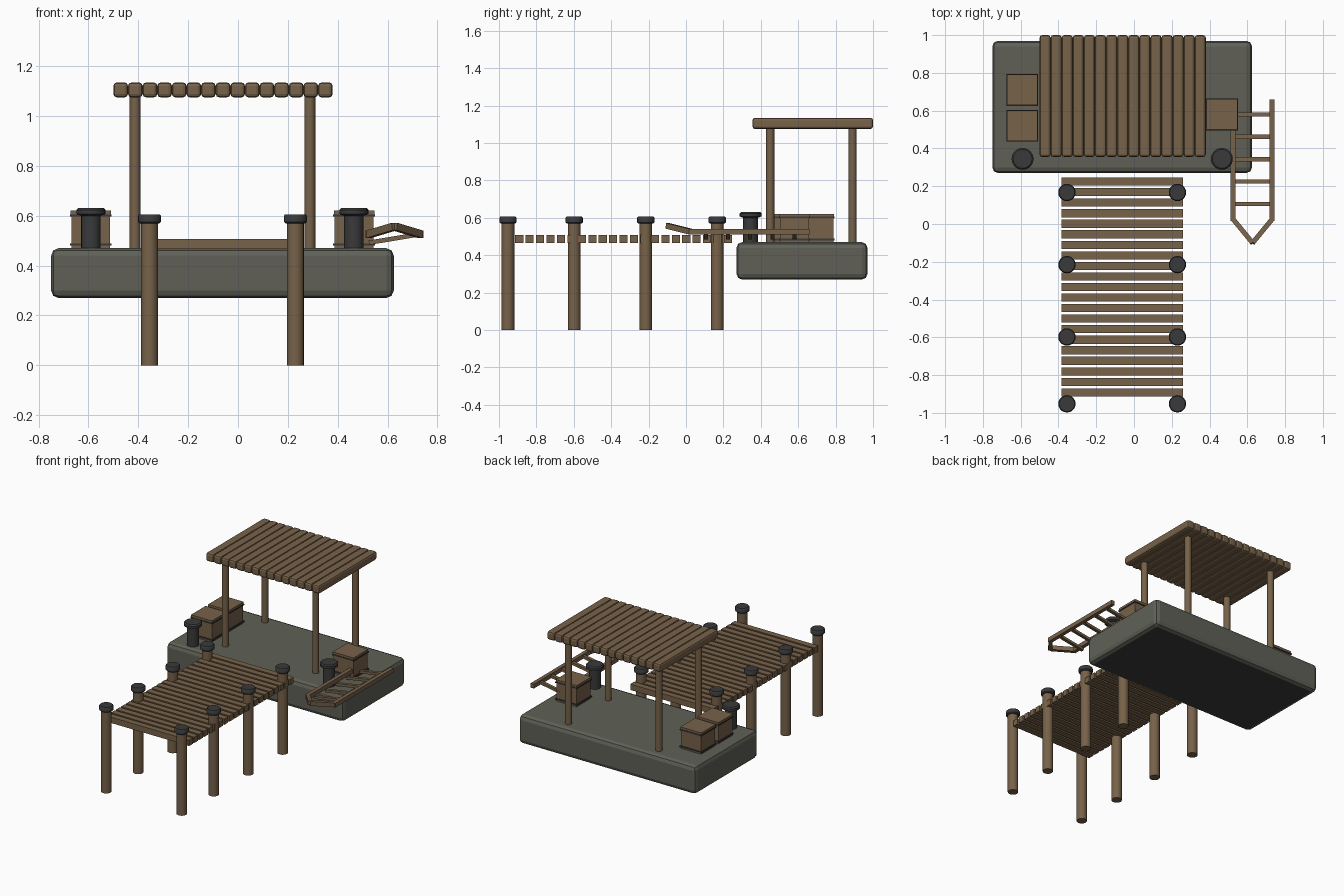
import bpy, bmesh
from mathutils import Vector

if "Cube" in bpy.data.objects:
    bpy.data.objects.remove(bpy.data.objects["Cube"])


def material(name, rgb):
    m = bpy.data.materials.new(name)
    m.use_nodes = True
    color = (*rgb, 1)
    m.diffuse_color = color
    m.node_tree.nodes["Principled BSDF"].inputs["Base Color"].default_value = color
    return m


WOOD = material("weathered_wood", (0.185, 0.122, 0.066))
STONE = material("grey_green_hull", (0.116, 0.118, 0.094))
IRON = material("dark_iron", (0.042, 0.042, 0.044))


def finish(name, bm, mat, smooth=False):
    bmesh.ops.recalc_face_normals(bm, faces=bm.faces[:])
    mesh = bpy.data.meshes.new(name)
    bm.to_mesh(mesh)
    bm.free()
    mesh.materials.append(mat)
    ob = bpy.data.objects.new(name, mesh)
    bpy.context.collection.objects.link(ob)
    if smooth:
        bpy.ops.object.select_all(action="DESELECT")
        ob.select_set(True)
        bpy.context.view_layer.objects.active = ob
        bpy.ops.object.shade_smooth_by_angle(angle=0.7)
    return ob


def box(name, lo, hi, mat, bevel=0, segments=2):
    lo, hi = Vector(lo), Vector(hi)
    bm = bmesh.new()
    bmesh.ops.create_cube(bm, size=1)
    bmesh.ops.scale(bm, vec=hi - lo, verts=bm.verts)
    bmesh.ops.translate(bm, vec=(lo + hi) / 2, verts=bm.verts)
    if bevel:
        bmesh.ops.bevel(bm, geom=bm.edges[:], offset=bevel, segments=segments,
                        profile=0.5, affect="EDGES")
    return finish(name, bm, mat)


def lathe(name, x, y, profile, mat, sides=20):
    """Turned part from (radius, height) pairs, capped at both ends."""
    bm = bmesh.new()
    rings = []
    for r, z in profile:
        ring = bmesh.ops.create_circle(bm, segments=sides, radius=r)["verts"]
        bmesh.ops.translate(bm, vec=(x, y, z), verts=ring)
        rings.append(ring)
    for a, b in zip(rings, rings[1:]):
        for i in range(sides):
            j = (i + 1) % sides
            bm.faces.new((a[i], a[j], b[j], b[i]))
    bm.faces.new(rings[0])
    bm.faces.new(rings[-1])
    return finish(name, bm, mat, True)


def beam(name, path, width, height, mat):
    """Rectangular bar following a path, kept upright."""
    pts = [Vector(p) for p in path]
    bm = bmesh.new()
    rings = []
    for i, p in enumerate(pts):
        d = pts[min(i + 1, len(pts) - 1)] - pts[max(i - 1, 0)]
        side = d.cross(Vector((0, 0, 1))).normalized()
        up = side.cross(d).normalized()
        rings.append([bm.verts.new(p + side * sx * width / 2 + up * sz * height / 2)
                      for sx, sz in ((-1, -1), (1, -1), (1, 1), (-1, 1))])
    for a, b in zip(rings, rings[1:]):
        for i in range(4):
            j = (i + 1) % 4
            bm.faces.new((a[i], a[j], b[j], b[i]))
    bm.faces.new(rings[0])
    bm.faces.new(rings[-1])
    return finish(name, bm, mat)


# Floating hull with a dark flat underside
hull = box("hull", (-0.75, 0.27, 0.27), (0.625, 0.97, 0.47), STONE, 0.03, 2)
hull.data.materials.append(IRON)
for face in hull.data.polygons:
    if face.normal.z < -0.99:
        face.material_index = 1

# Roof of rounded logs on four posts
LOGS, LOG_W = 15, 0.88 / 15
for i in range(LOGS):
    x = -0.5 + i * LOG_W
    box(f"roof_log_{i + 1}", (x, 0.355, 1.075), (x + LOG_W, 1.0, 1.135), WOOD, 0.014)
for x in (-0.413, 0.288):
    for y in (0.45, 0.89):
        lathe("roof_post", x, y, [(0.022, 0.46), (0.022, 1.085)], WOOD, 16)

# Dock planks
PLANKS = 21
for i in range(PLANKS):
    y = -0.913 + i * 0.0558
    box(f"dock_plank_{i + 1}", (-0.385, y, 0.466), (0.26, y + 0.043, 0.507), WOOD)

# Dock piles with iron caps
for x in (-0.355, 0.23):
    for y in (0.167, -0.215, -0.598, -0.952):
        lathe("dock_pile", x, y, [(0.034, 0), (0.034, 0.575)], WOOD)
        lathe("pile_cap", x, y, [(0.04, 0.57), (0.046, 0.576), (0.046, 0.6),
                                 (0.041, 0.606)], IRON)

# Mooring bollards
for x in (-0.59, 0.465):
    lathe("bollard", x, 0.345, [(0.039, 0.465), (0.039, 0.6), (0.058, 0.607),
                                (0.058, 0.624), (0.05, 0.632)], IRON, 24)

# Crates with iron bands and a lid
for x, y in ((-0.591, 0.71), (-0.591, 0.52), (0.466, 0.58)):
    def crate_slab(name, half, z0, z1, mat):
        box(name, (x - half, y - half, z0), (x + half, y + half, z1), mat)
    crate_slab("crate_body", 0.078, 0.468, 0.605, WOOD)
    crate_slab("crate_lower_band", 0.084, 0.48, 0.489, IRON)
    crate_slab("crate_upper_band", 0.084, 0.598, 0.606, IRON)
    crate_slab("crate_lid", 0.081, 0.606, 0.621, WOOD)

# Boarding ladder: two rails bending to a raised point
for x in (0.525, 0.731):
    beam("ladder_rail", [(x, 0.66, 0.526), (x, 0.015, 0.526)], 0.026, 0.03, WOOD)
    beam("ladder_prow", [(x, 0.025, 0.526), (0.628, -0.1, 0.557)], 0.026, 0.03, WOOD)
for i in range(5):
    y = 0.106 + i * 0.1185
    beam("ladder_rung", [(0.525, y, 0.492), (0.731, y, 0.526)], 0.022, 0.018, WOOD)
